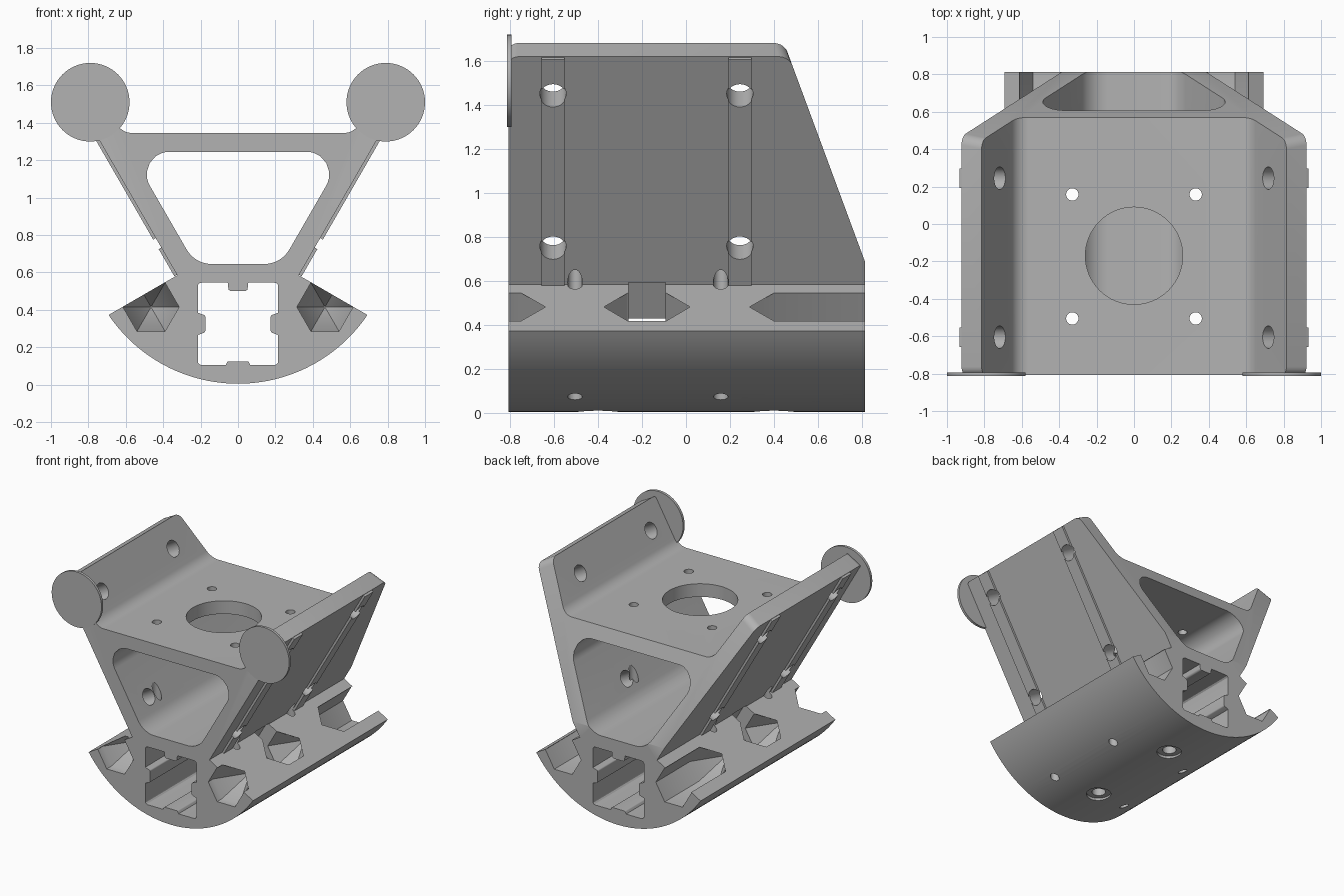
import bpy, bmesh, math
from mathutils import Vector

cube = bpy.data.objects.get("Cube")
if cube:
    bpy.data.objects.remove(cube)

grey = bpy.data.materials.new("plain_grey")
grey.use_nodes = True
grey.diffuse_color = (0.45, 0.45, 0.45, 1)
grey.node_tree.nodes["Principled BSDF"].inputs["Base Color"].default_value = (0.45, 0.45, 0.45, 1)

END = 0.813                              # half length along y
ALONG = Vector((0.866, 0, -0.5))         # down the sloping shoulder, outwards
UP = Vector((0.5, 0, 0.866))             # up the leaning wall
ROOT = Vector((0.325, 0, 0.585))         # where wall meets shoulder


def make(name, bm):
    bmesh.ops.recalc_face_normals(bm, faces=bm.faces)
    mesh = bpy.data.meshes.new(name)
    bm.to_mesh(mesh)
    bm.free()
    ob = bpy.data.objects.new(name, mesh)
    bpy.context.collection.objects.link(ob)
    mesh.materials.append(grey)
    return ob


def loft(sections):
    """Solid through equal rings of points, capped at both ends."""
    bm = bmesh.new()
    rings = [[bm.verts.new(p) for p in ring] for ring in sections]
    n = len(rings[0])
    for a, b in zip(rings, rings[1:]):
        for i in range(n):
            j = (i + 1) % n
            bm.faces.new((a[i], a[j], b[j], b[i]))
    bm.faces.new(rings[0])
    bm.faces.new(rings[-1])
    return bm


def prism(points, y0, y1):
    return loft([[(x, y, z) for x, z in points] for y in (y0, y1)])


def rod(start, end, radius, sides=32):
    start, end = Vector(start), Vector(end)
    turn = (end - start).to_track_quat('Z', 'Y')
    ring = [turn @ Vector((radius * math.cos(k * math.tau / sides),
                           radius * math.sin(k * math.tau / sides), 0)) for k in range(sides)]
    return loft([[p + c for p in ring] for c in (start, end)])


def hex_bar(side, stations):
    """Hexagonal pocket along y with pyramid ends, as (y, radius) stations."""
    return loft([[(side * (0.465 + r * math.cos(k * math.pi / 3)), y,
                   0.415 + r * math.sin(k * math.pi / 3)) for k in range(6)]
                 for y, r in stations])


def mirrored(half):
    """Close a right-hand half outline with its mirror image."""
    return half + [(-x, *rest) for x, *rest in reversed(half)]


def rounded(points, steps=8):
    """Outline from (x, z, fillet radius) corners."""
    out = []
    for i, (x, z, r) in enumerate(points):
        p = Vector((x, z))
        a = (Vector(points[i - 1][:2]) - p).normalized()
        b = (Vector(points[(i + 1) % len(points)][:2]) - p).normalized()
        if r == 0:
            out.append((x, z))
            continue
        half = a.angle(b) / 2
        centre = p + (a + b).normalized() * (r / math.sin(half))
        t0 = p + a * (r / math.tan(half)) - centre
        t1 = p + b * (r / math.tan(half)) - centre
        for k in range(steps + 1):
            d = t0.lerp(t1, k / steps).normalized() * r
            out.append(tuple(centre + d))
    return out


def slab(side, u0, u1, v0, v1, y0, y1):
    """Box aligned with the leaning wall."""
    pts = [ROOT + ALONG * u + UP * v for u, v in ((u0, v0), (u1, v0), (u1, v1), (u0, v1))]
    return prism([(side * p.x, p.z) for p in pts], y0, y1)


# Main body outline: curved base, sloping shoulders, leaning walls, plate
ARC_R, ARC_Z = 0.835, 0.84
reach = math.asin(0.692 / ARC_R)
half = [(ARC_R * math.sin(reach * k / 24), ARC_Z - ARC_R * math.cos(reach * k / 24), 0)
        for k in range(1, 25)]
half += [(0.325, 0.585, 0), (0.922, 1.62, 0), (0.815, 1.682, 0), (0.621, 1.345, 0.1)]
outline = rounded(mirrored(half) + [(0, ARC_Z - ARC_R, 0)])
bm = prism(outline, 0.005 - END, END)

# Raked back end
bmesh.ops.recalc_face_normals(bm, faces=bm.faces)
cut = bmesh.ops.bisect_plane(bm, geom=bm.verts[:] + bm.edges[:] + bm.faces[:],
                             plane_co=(0, END, 0.69), plane_no=(0, 1, 0.37), clear_outer=True)
rim = [e for e in cut['geom_cut'] if isinstance(e, bmesh.types.BMEdge)]
bmesh.ops.holes_fill(bm, edges=[e for e in bm.edges if e.is_boundary], sides=0)

# Rounded wall corners
corners = [e for e in bm.edges if all(v.co.z > 1.6 for v in e.verts)
           and abs(e.verts[0].co.y - e.verts[1].co.y) < 0.1]
bmesh.ops.bevel(bm, geom=corners, offset=0.045, segments=5, affect='EDGES', profile=0.5)
body = make("bracket_body", bm)


def combine(bm, operation='DIFFERENCE'):
    tool = make("cutter", bm)
    tool.hide_render = True
    mod = body.modifiers.new("combine", 'BOOLEAN')
    mod.operation, mod.object, mod.solver = operation, tool, 'EXACT'
    bpy.context.view_layer.update()
    graph = bpy.context.evaluated_depsgraph_get()
    result = bpy.data.meshes.new_from_object(body.evaluated_get(graph))
    body.modifiers.clear()
    body.data = result
    bpy.data.objects.remove(tool)


# Raised strips on the outside of the walls
for side in (1, -1):
    for y in (-0.605, 0.245):
        combine(slab(side, -0.03, 0.016, 0.003, 1.19, y - 0.052, y + 0.052), 'UNION')

# Large tapered opening and keyed square channel
opening = mirrored([(0.23, 0.645, 0.156), (0.576, 1.245, 0.12)])
combine(prism(rounded(opening), -1, 1))
channel = mirrored([(0.055, 0.125, 0.01), (0.065, 0.105, 0), (0.215, 0.105, 0.02),
                    (0.215, 0.265, 0), (0.175, 0.28, 0.01), (0.175, 0.37, 0.01),
                    (0.215, 0.385, 0), (0.215, 0.545, 0.02), (0.055, 0.545, 0),
                    (0.05, 0.5, 0.015)])
combine(prism(rounded(channel, 3), -1, 1))

# Large hole in the plate and counterbored holes under the base
combine(rod((0, -0.17, 1.0), (0, -0.17, 1.5), 0.26, 64))
for y in (-0.4, 0.4):
    combine(rod((0, y, -0.1), (0, y, 0.025), 0.09))
    combine(rod((0, y, -0.1), (0, y, 0.2), 0.05))

for side in (1, -1):
    # Hexagonal pockets in the shoulders
    for stations in ([(-1, 0.15), (-0.75, 0.15), (-0.53, 0.005)],
                     [(-0.48, 0.005), (-0.265, 0.15), (-0.09, 0.15), (0.125, 0.005)],
                     [(0.18, 0.005), (0.4, 0.15), (1, 0.15)]):
        combine(hex_bar(side, stations))
    # Slot from the middle pocket into the channel
    combine(slab(side, -0.017, 0.18, -0.23, 0.01, -0.262, -0.093))
    # Vertical screw holes
    for y in (-0.505, 0.158):
        combine(rod((side * 0.33, y, -0.1), (side * 0.33, y, 1.5), 0.033, 24))
    # Holes square to the walls
    for y in (-0.605, 0.245):
        for height in (0.2, 1.0):
            p = ROOT + UP * height
            a, b = p + ALONG * 0.1, p - ALONG * 0.2
            combine(rod((side * a.x, y, a.z), (side * b.x, y, b.z), 0.06))

# Thin front discs
parts = [body]
for side, name in ((1, "left_disc"), (-1, "right_disc")):
    parts.append(make(name, rod((side * 0.79, -END, 1.51), (side * 0.79, 0.02 - END, 1.51), 0.21, 64)))

bpy.ops.object.select_all(action='DESELECT')
for ob in parts:
    ob.select_set(True)
bpy.context.view_layer.objects.active = body
bpy.ops.object.shade_smooth_by_angle(angle=math.radians(30))
